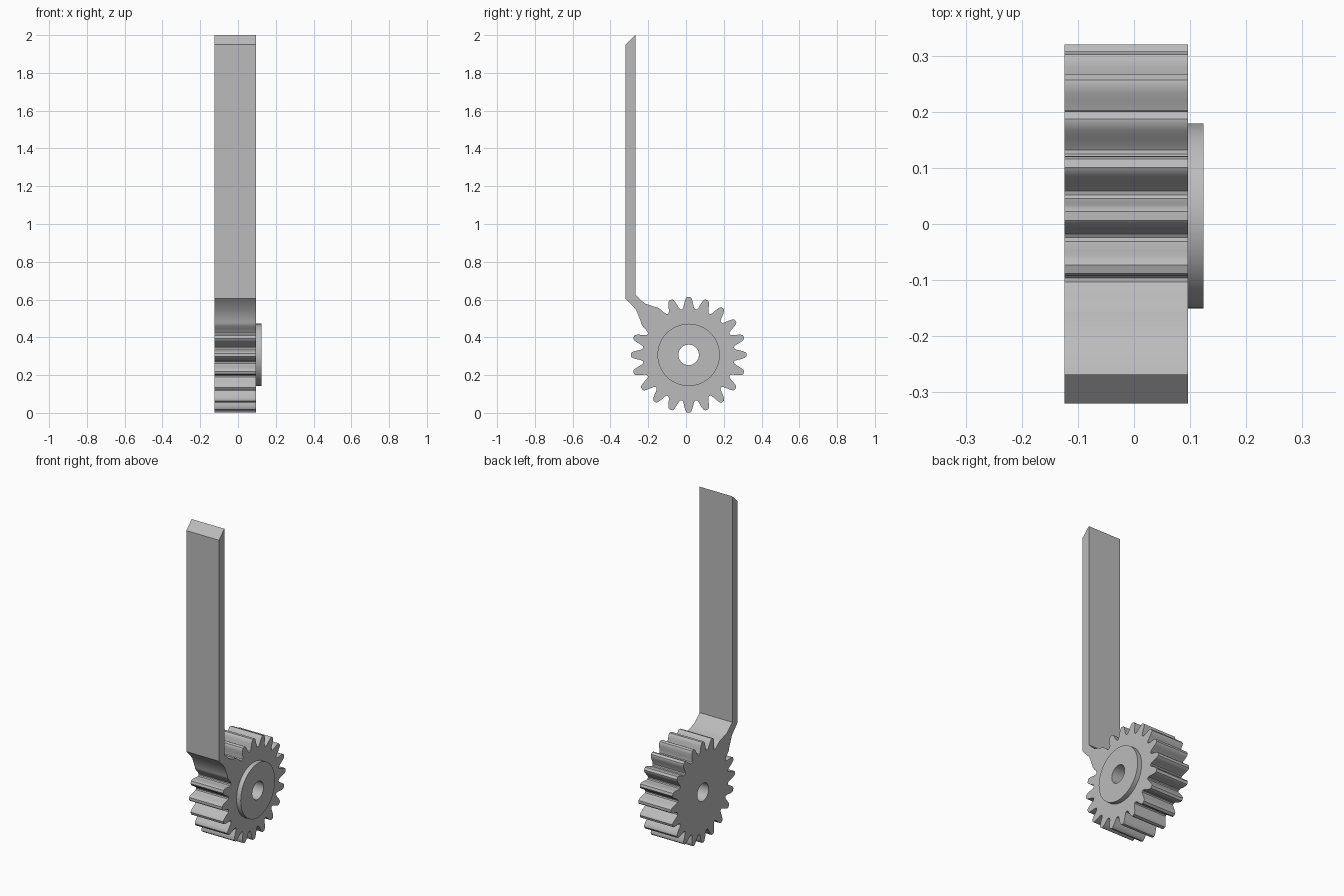
import bpy, bmesh
from math import sin, cos, radians, tau

cube = bpy.data.objects.get("Cube")
if cube:
    bpy.data.objects.remove(cube)

CY, CZ = 0.014, 0.307          # gear axis
TEETH, HUB_R, BORE_R = 20, 0.165, 0.055

steel = bpy.data.materials.new("grey_steel")
steel.use_nodes = True
grey = (0.5, 0.5, 0.5, 1)
steel.diffuse_color = grey
steel.node_tree.nodes["Principled BSDF"].inputs["Base Color"].default_value = grey


def polar(r, degrees):
    a = radians(degrees)
    return CY + r * cos(a), CZ + r * sin(a)


def circle(r, sides):
    return [polar(r, 360 * i / sides) for i in range(sides)]


def plate(name, outline, hole, x0, x1):
    """Extrude a (y, z) outline with a hole along x."""
    bm = bmesh.new()
    edges = []
    for loop in (outline, hole):
        vs = [bm.verts.new((x0, y, z)) for y, z in loop]
        edges += [bm.edges.new((v, vs[i - 1])) for i, v in enumerate(vs)]
    bmesh.ops.triangle_fill(bm, use_beauty=True, edges=edges)
    out = bmesh.ops.extrude_face_region(bm, geom=bm.faces[:], use_keep_orig=True)
    moved = [g for g in out["geom"] if isinstance(g, bmesh.types.BMVert)]
    bmesh.ops.translate(bm, verts=moved, vec=(x1 - x0, 0, 0))
    bmesh.ops.recalc_face_normals(bm, faces=bm.faces[:])
    mesh = bpy.data.meshes.new(name)
    bm.to_mesh(mesh)
    bm.free()
    mesh.materials.append(steel)
    obj = bpy.data.objects.new(name, mesh)
    bpy.context.collection.objects.link(obj)
    bpy.ops.object.select_all(action="DESELECT")
    obj.select_set(True)
    bpy.context.view_layer.objects.active = obj
    bpy.ops.object.shade_smooth_by_angle(angle=radians(30))
    return obj


# Half tooth: (angle from tooth centre, radius), valley to tip
half = [(9, 0.243), (7.4, 0.246), (6, 0.257), (5, 0.272),
        (3.9, 0.287), (2.8, 0.3), (1.5, 0.306)]

# Lever: from the upper tooth, up the back, over the bevelled end, down the front
lever = [(-0.22, 0.58), (-0.268, 0.625), (-0.268, 2.0), (-0.32, 1.95),
         (-0.32, 0.605), (-0.264, 0.546)]

# Gear outline, with the lever growing out of two neighbouring teeth
outline = []
for k in range(TEETH):
    centre = 90 + 360 * k / TEETH
    if k != 3:
        outline += [polar(r, centre - a) for a, r in half]
    if k == 2:
        outline += lever
    else:
        outline += [polar(r, centre + a) for a, r in reversed(half[1:])]

bore = circle(BORE_R, 16)
plate("gear_with_lever", outline, bore, -0.124, 0.096)
plate("hub", circle(HUB_R, 48), bore, 0.096, 0.124)
